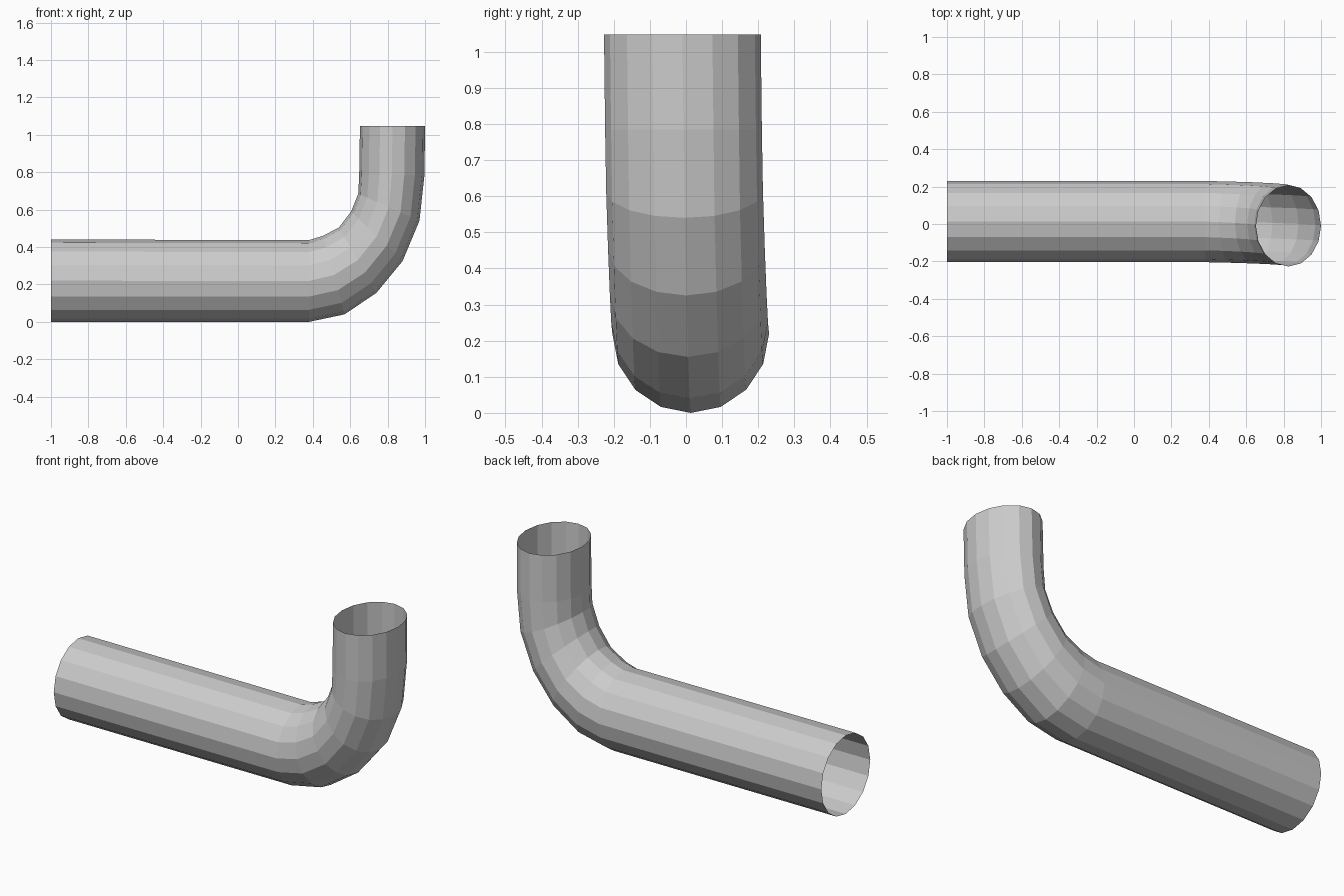
import bpy, bmesh
from math import sin, cos, tau
from mathutils import Vector

if "Cube" in bpy.data.objects:
    bpy.data.objects.remove(bpy.data.objects["Cube"])

SIDES = 16
HALF_WIDTH = 0.217

# Rings along the pipe: outer x, outer z, inner x, inner z, centre y
RINGS = [
    (-1.00, 0.00, -1.00, 0.44, 0.013),
    (0.38, 0.00, 0.38, 0.437, 0.013),
    (0.57, 0.04, 0.455, 0.46, 0.010),
    (0.74, 0.155, 0.54, 0.505, 0.006),
    (0.88, 0.325, 0.605, 0.59, 0.001),
    (0.97, 0.54, 0.643, 0.685, -0.004),
    (0.997, 0.785, 0.648, 0.785, -0.007),
    (1.00, 1.047, 0.652, 1.047, -0.010),
]

# Bent pipe with both ends open
bm = bmesh.new()
loops = []
for ox, oz, ix, iz, y in RINGS:
    outer, inner = Vector((ox, y, oz)), Vector((ix, y, iz))
    centre, spoke = (outer + inner) / 2, (outer - inner) / 2
    side = Vector((0, HALF_WIDTH, 0))
    loops.append([bm.verts.new(centre + spoke * cos(tau * i / SIDES) + side * sin(tau * i / SIDES))
                  for i in range(SIDES)])

for a, b in zip(loops, loops[1:]):
    for i in range(SIDES):
        j = (i + 1) % SIDES
        bm.faces.new((a[i], a[j], b[j], b[i]))

# Make the outside of the pipe face outwards
bm.normal_update()
first = bm.faces[:][0]
if first.normal.z > 0:
    bmesh.ops.reverse_faces(bm, faces=bm.faces[:])

mesh = bpy.data.meshes.new("elbow_pipe")
bm.to_mesh(mesh)
bm.free()
pipe = bpy.data.objects.new("elbow_pipe", mesh)
bpy.context.collection.objects.link(pipe)
